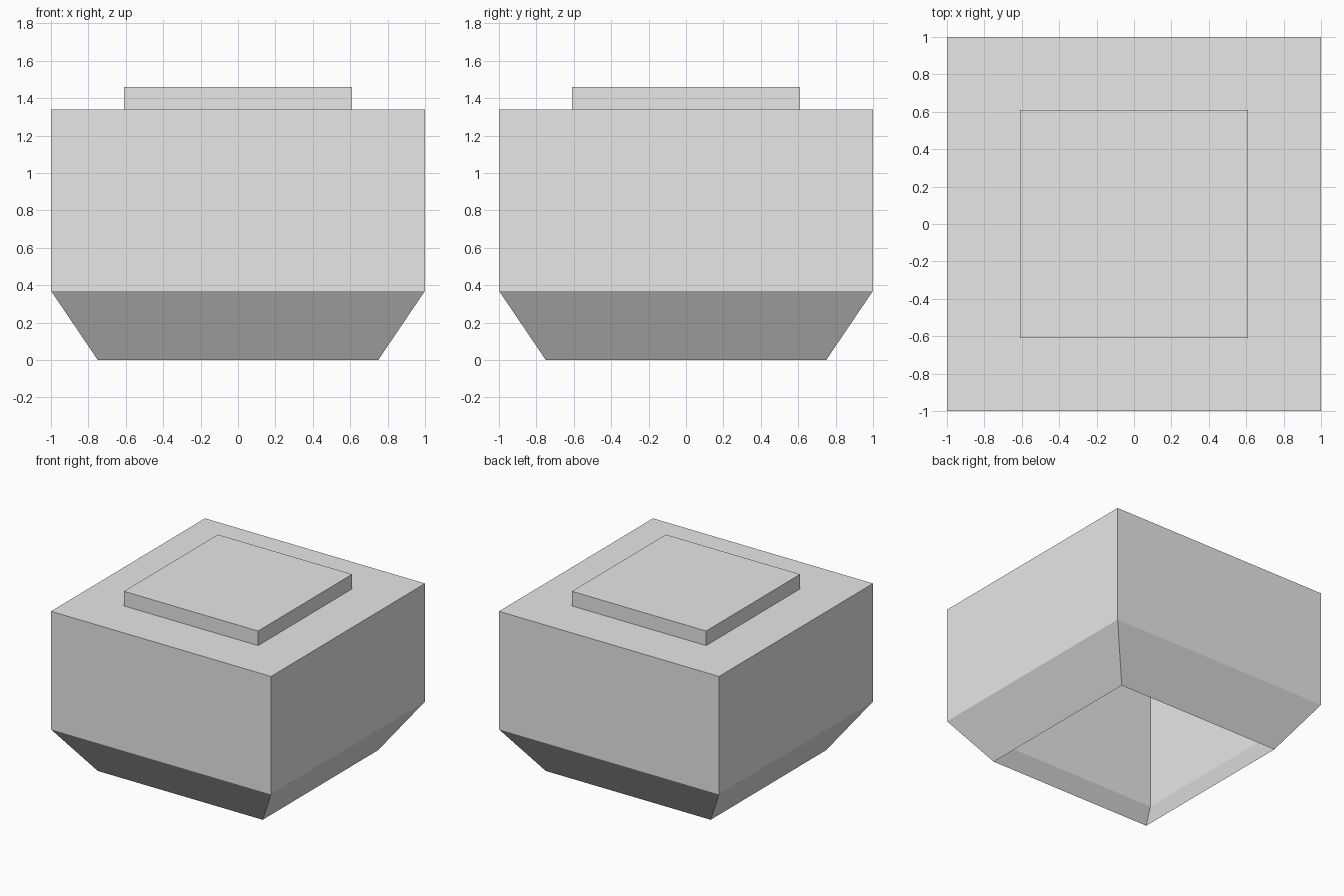
import bpy, bmesh

if "Cube" in bpy.data.objects:
    bpy.data.objects.remove(bpy.data.objects["Cube"])

grey = bpy.data.materials.new("light grey")
grey.diffuse_color = (0.8, 0.8, 0.8, 1)
grey.use_nodes = True
grey.node_tree.nodes["Principled BSDF"].inputs["Base Color"].default_value = grey.diffuse_color

# Square rings (half width, height) from the open bottom rim to the raised top
RINGS = [(0.75, 0.0), (1.0, 0.37), (1.0, 1.34), (0.61, 1.34), (0.61, 1.46)]
CORNERS = [(-1, -1), (1, -1), (1, 1), (-1, 1)]

# Single-sheet shell: tapered base, box walls, flat shoulder and raised lid
bm = bmesh.new()
loops = [[bm.verts.new((x * w, y * w, z)) for x, y in CORNERS] for w, z in RINGS]
for low, high in zip(loops, loops[1:]):
    for i in range(4):
        j = (i + 1) % 4
        bm.faces.new((low[i], low[j], high[j], high[i]))
bm.faces.new(loops[-1])  # lid top

mesh = bpy.data.meshes.new("box_shell")
bm.to_mesh(mesh)
bm.free()
mesh.materials.append(grey)
bpy.context.collection.objects.link(bpy.data.objects.new("box_shell", mesh))
